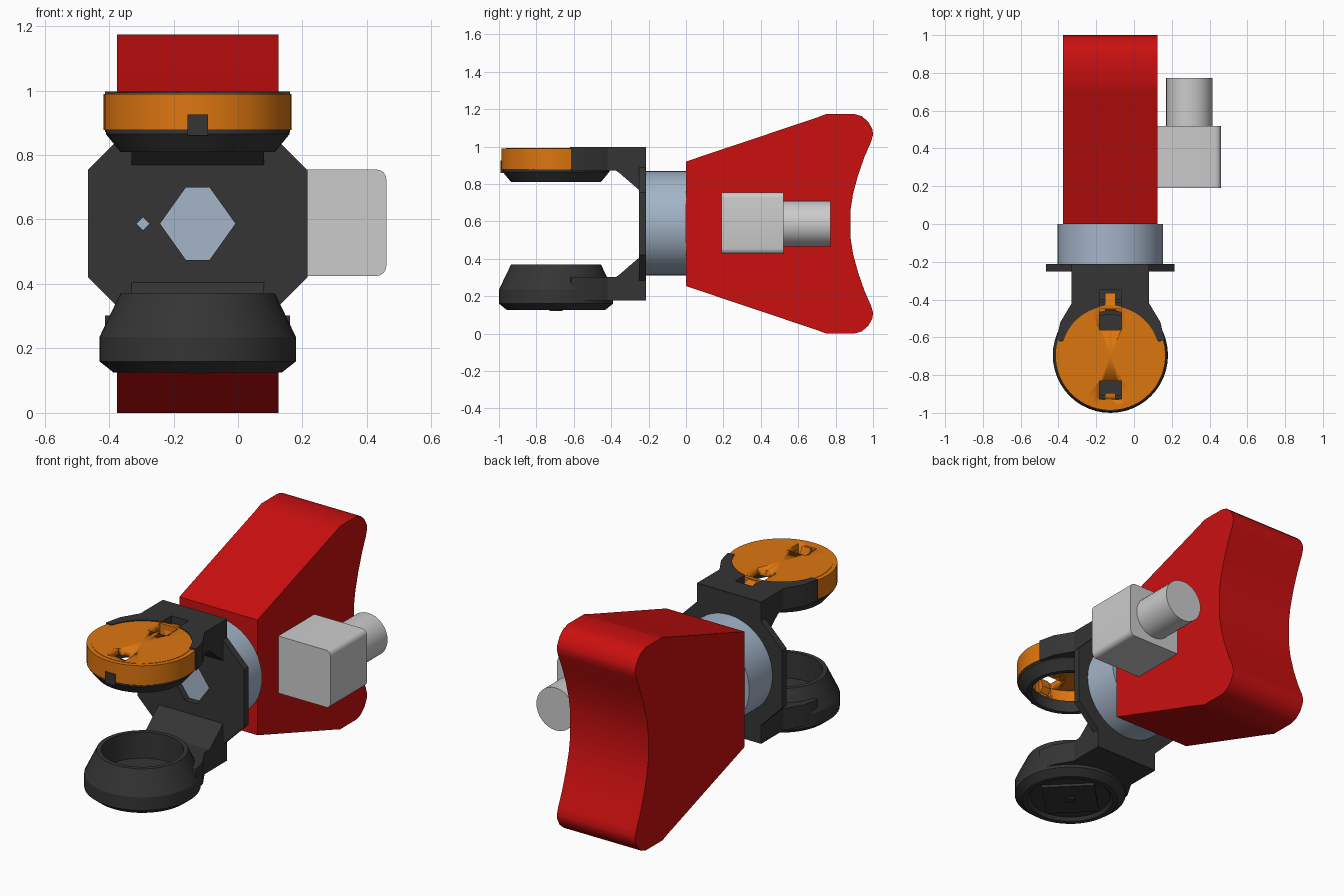
import bpy, bmesh
from math import sin, cos, pi, radians
from mathutils import Vector

if "Cube" in bpy.data.objects:
    bpy.data.objects.remove(bpy.data.objects["Cube"])

CX, CY, MZ = -0.125, -0.695, 0.587   # bracket centre line, ring centre, mirror height


def material(name, rgb):
    m = bpy.data.materials.new(name)
    m.diffuse_color = (*rgb, 1)
    m.use_nodes = True
    m.node_tree.nodes["Principled BSDF"].inputs["Base Color"].default_value = m.diffuse_color
    return m


RED = material("red", (0.6, 0.005, 0.005))
DARK = material("charcoal", (0.035, 0.035, 0.035))
ORANGE = material("orange", (0.72, 0.18, 0.005))
BLUE = material("pale_blue", (0.37, 0.46, 0.58))


def finish(bm, name, mat=None, smooth=True):
    bmesh.ops.remove_doubles(bm, verts=bm.verts, dist=1e-5)
    bmesh.ops.recalc_face_normals(bm, faces=bm.faces)
    me = bpy.data.meshes.new(name)
    bm.to_mesh(me)
    bm.free()
    ob = bpy.data.objects.new(name, me)
    bpy.context.collection.objects.link(ob)
    if mat:
        me.materials.append(mat)
    bpy.ops.object.select_all(action='DESELECT')
    ob.select_set(True)
    bpy.context.view_layer.objects.active = ob
    if smooth:
        bpy.ops.object.shade_smooth_by_angle(angle=radians(25))
    return ob


def prism(name, pts, axis, a, b, mat=None, smooth=True):
    """Extrude a 2D outline along an axis from a to b."""
    put = {'x': lambda u, v, t: (t, u, v), 'y': lambda u, v, t: (u, t, v),
           'z': lambda u, v, t: (u, v, t)}[axis]
    bm = bmesh.new()
    face = bm.faces.new([bm.verts.new(put(u, v, a)) for u, v in pts])
    ext = bmesh.ops.extrude_face_region(bm, geom=[face])
    move = Vector(put(0, 0, b - a))
    for g in ext['geom']:
        if isinstance(g, bmesh.types.BMVert):
            g.co += move
    return finish(bm, name, mat, smooth)


def lathe(name, profile, mat, n=48):
    """Spin a closed (radius, z) profile round the ring centre."""
    bm = bmesh.new()
    rows = [[bm.verts.new((CX + r * cos(2 * pi * i / n), CY + r * sin(2 * pi * i / n), z))
             for r, z in profile] for i in range(n)]
    m = len(profile)
    for i in range(n):
        for j in range(m):
            k = (j + 1) % m
            if profile[j][0] == 0 and profile[k][0] == 0:
                continue
            bm.faces.new((rows[i][j], rows[i][k], rows[(i + 1) % n][k], rows[(i + 1) % n][j]))
    return finish(bm, name, mat)


def arc(cx, cy, r, a0, a1, n):
    return [(cx + r * cos(radians(a0 + (a1 - a0) * i / n)),
             cy + r * sin(radians(a0 + (a1 - a0) * i / n))) for i in range(n + 1)]


def rect(u0, u1, v0, v1):
    return [(u0, v0), (u1, v0), (u1, v1), (u0, v1)]


def cut(ob, cutter):
    mod = ob.modifiers.new("cut", 'BOOLEAN')
    mod.operation, mod.solver, mod.object = 'DIFFERENCE', 'EXACT', cutter
    bpy.context.view_layer.objects.active = ob
    bpy.ops.object.modifier_apply(modifier=mod.name)
    bpy.data.objects.remove(cutter)


# Red body: flared block with a concave back
half = [(0, 0.333), (0.70, 0.568), (0.75, 0.587), (0.90, 0.587), (0.94, 0.575),
        (0.975, 0.545), (0.997, 0.505), (1.0, 0.475), (0.99, 0.44), (0.955, 0.36),
        (0.92, 0.26), (0.893, 0.16), (0.879, 0.07)]
body = [(y, MZ + h) for y, h in half] + [(y, MZ - h) for y, h in reversed(half)]
prism("body", body, 'x', -0.375, 0.125, RED)

# Blue mounting collar
prism("collar", arc(CX, 0.59, 0.279, 0, 360 - 7.5, 47), 'y', -0.215, 0.0, BLUE)

# Grey side box, outer edges rounded, with its cylinder
box = [(0.125, 0.425)] + arc(0.43, 0.455, 0.03, -90, 0, 4) \
    + arc(0.43, 0.725, 0.03, 0, 90, 4) + [(0.125, 0.755)]
prism("side_box", box, 'y', 0.19, 0.52)
prism("side_cylinder", arc(0.293, 0.588, 0.123, 0, 348.75, 31), 'y', 0.51, 0.772)

# Bracket back plate with hexagonal and small diamond holes
quarter = [(0.205, 0.408), (0.205, 0.302), (0.34, 0.167)]
plate_pts = [(CX + x, MZ + z) for x, z in quarter] \
    + [(CX + x, MZ - z) for x, z in reversed(quarter)] \
    + [(CX - x, MZ - z) for x, z in quarter] \
    + [(CX - x, MZ + z) for x, z in reversed(quarter)]
plate = prism("bracket_plate", plate_pts, 'y', -0.252, -0.213, DARK, False)
hexagon = [(CX + x, MZ + z) for x, z in [(-0.117, 0), (-0.037, 0.112), (0.037, 0.112),
                                         (0.117, 0), (0.037, -0.112), (-0.037, -0.112)]]
cut(plate, prism("hex_cutter", hexagon, 'y', -0.4, -0.1))
cut(plate, prism("diamond_cutter", arc(-0.295, MZ, 0.02, 0, 270, 3), 'y', -0.4, -0.1))

# Bracket arms and their sloping gussets, upper and lower
notch = [(CX + 0.055, CY + 0.256), (CX + 0.055, -0.35), (CX - 0.055, -0.35), (CX - 0.055, CY + 0.256)]
side = [(0.205, -0.215), (0.205, -0.42), (0.265, -0.52), (0.287, -0.615)]
for label, s in (("upper", 1), ("lower", -1)):
    gap = notch if s > 0 else []
    outline = [(CX + x, y) for x, y in side] + arc(CX, CY, 0.26, 17, 77, 10) + gap \
        + arc(CX, CY, 0.26, 103, 163, 10) + [(CX - x, y) for x, y in reversed(side)]
    prism(label + "_arm", outline, 'z', MZ + s * 0.285, MZ + s * 0.410, DARK)
    gusset = [(y, MZ + s * h) for y, h in [(-0.215, 0.3), (-0.40, 0.3), (-0.36, 0.275),
                                           (-0.25, 0.18), (-0.215, 0.18)]]
    prism(label + "_gusset", gusset, 'x', CX - 0.205, CX + 0.205, DARK, False)

# Upper ring under the cap
lathe("upper_ring", [(0.215, 0.81), (0.24, 0.81), (0.285, 0.865), (0.285, 0.88), (0.215, 0.88)], DARK)
prism("front_clip", rect(CX - 0.032, CX + 0.032, -0.992, -0.96), 'z', 0.86, 0.925, DARK, False)

# Orange cap: hollow disc with two slots, front band and latches
cap = lathe("cap", [(0, 0.992), (0.267, 0.992), (0.267, 0.875), (0.235, 0.875),
                    (0.235, 0.955), (0, 0.955)], ORANGE)
for y0, y1 in ((-0.56, -0.45), (-0.93, -0.83)):
    cut(cap, prism("slot_cutter", rect(CX - 0.058, CX + 0.058, y0, y1), 'z', 0.9, 1.1))
band = arc(CX, CY, 0.292, 164, 376, 32) + arc(CX, CY, 0.26, 376, 164, 32)
prism("cap_band", band, 'z', 0.877, 0.990, ORANGE)
for i, (y0, y1, y2) in enumerate(((-0.365, -0.44, -0.46), (-0.965, -0.92, -0.895))):
    prism("latch_%d" % i, [(y0, 0.965), (y1, 0.99), (y2, 0.93), (y1, 0.90)], 'x',
          CX - 0.028, CX + 0.028, ORANGE, False)

# Lower cup with recessed underside and square base pad
lathe("lower_cup", [(0, 0.145), (0.22, 0.145), (0.235, 0.126), (0.262, 0.126), (0.305, 0.16),
                    (0.305, 0.235), (0.24, 0.37), (0.215, 0.37), (0.215, 0.22), (0, 0.22)], DARK)
prism("base_pad", arc(CX, CY, 0.205, 0, 270, 3), 'z', 0.13, 0.16, DARK, False)
prism("base_stud", arc(CX, CY, 0.035, 0, 270, 3), 'z', 0.122, 0.14, DARK, False)
